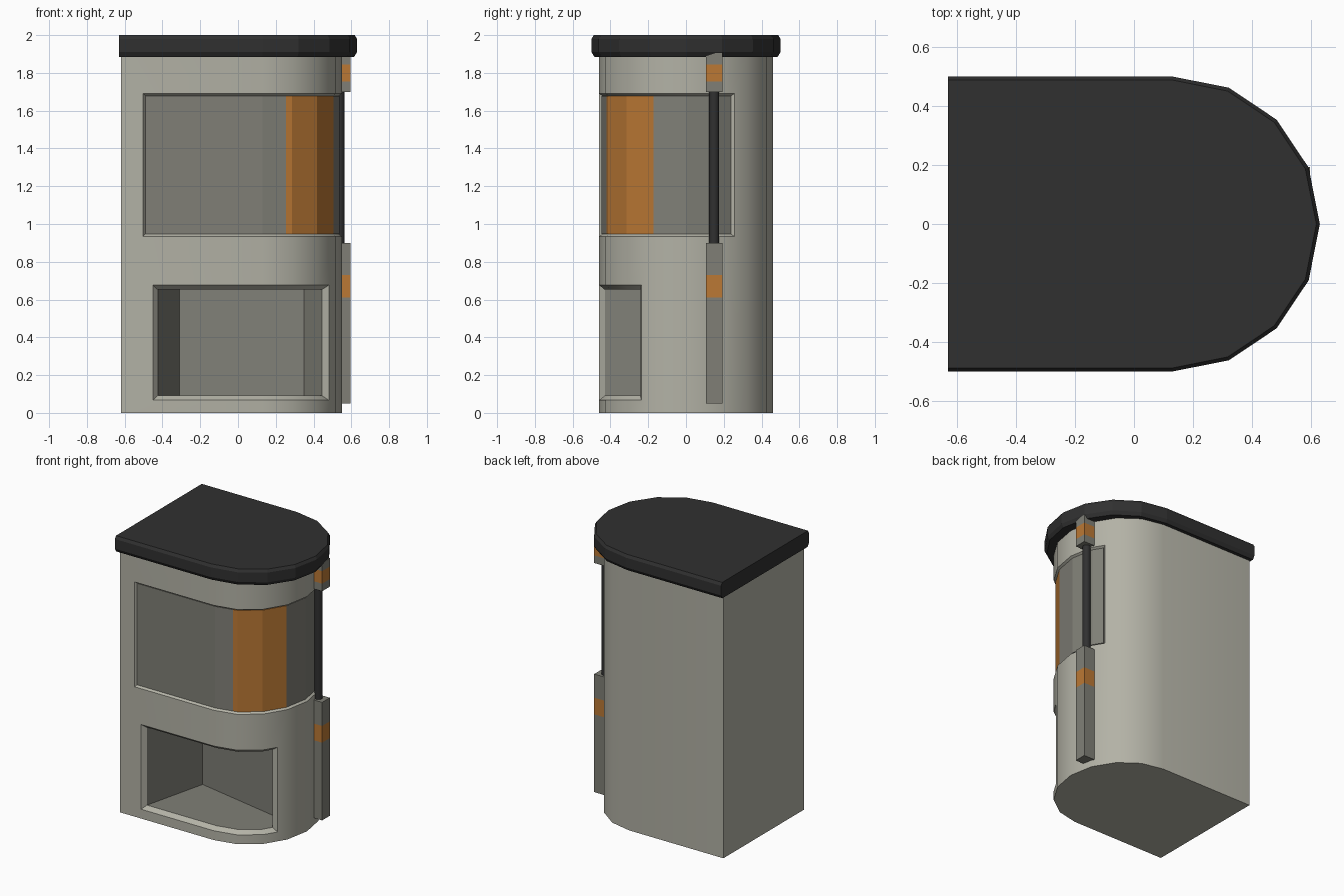
import bpy, bmesh, math

if "Cube" in bpy.data.objects:
    bpy.data.objects.remove(bpy.data.objects["Cube"])

CX, RX, RY, BACK = 0.13, 0.42, 0.46, -0.62
STEP = 22.5


def material(name, col):
    m = bpy.data.materials.new(name)
    m.diffuse_color = (*col, 1)
    m.use_nodes = True
    m.node_tree.nodes["Principled BSDF"].inputs["Base Color"].default_value = m.diffuse_color
    return m


LIGHT = material("light_grey", (0.45, 0.445, 0.38))
DARK = material("mid_grey", (0.215, 0.213, 0.183))
ORANGE = material("orange", (0.50, 0.19, 0.035))
BLACK = material("black", (0.030, 0.030, 0.030))


def arc(a, off, rx=RX, ry=RY):
    """Point on the faceted round end at angle a, moved out by off."""
    lo = math.floor(a / STEP) * STEP
    t = (a - lo) / STEP

    def p(d):
        r = math.radians(d)
        return CX + (rx + off) * math.cos(r), (ry + off) * math.sin(r)
    (x0, y0), (x1, y1) = p(lo), p(lo + STEP)
    return x0 + (x1 - x0) * t, y0 + (y1 - y0) * t


def outline(back, rx, ry):
    pts = [(back, ry), (back, -ry)]
    return pts + [arc(-90 + STEP * i, 0, rx, ry) for i in range(9)]


def loft(name, rings, mat=None):
    """Closed solid through equal-length rings of 3D points."""
    bm = bmesh.new()
    rows = [[bm.verts.new(p) for p in r] for r in rings]
    n = len(rows[0])
    for a, b in zip(rows, rows[1:]):
        for i in range(n):
            bm.faces.new((a[i], a[(i + 1) % n], b[(i + 1) % n], b[i]))
    bm.faces.new(rows[0])
    bm.faces.new(rows[-1])
    bmesh.ops.recalc_face_normals(bm, faces=bm.faces)
    me = bpy.data.meshes.new(name)
    bm.to_mesh(me)
    bm.free()
    ob = bpy.data.objects.new(name, me)
    bpy.context.collection.objects.link(ob)
    if mat:
        me.materials.append(mat)
    return ob


def path(x0, a0, a1, off):
    pts = [(x0, -(RY + off))] if x0 is not None else []
    angles = [a0] + [k * STEP for k in range(-4, 5) if a0 < k * STEP < a1] + [a1]
    return pts + [arc(a, off) for a in angles]


def ribbon(name, x0, a0, a1, z0, z1, off_out, off_in, grow=0.0, mat=None):
    """Solid band that follows the wall; its outer side is larger by grow."""
    inner = path(x0, a0, a1, off_in)
    outer = path(None if x0 is None else x0 - grow, a0, a1, off_out)
    outer[-1] = arc(a1 + math.degrees(grow / 0.44), off_out)
    rings = [[(*o, z0 - grow), (*o, z1 + grow), (*i, z1), (*i, z0)]
             for o, i in zip(outer, inner)]
    return loft(name, rings, mat)


def box(name, x0, x1, y0, y1, z0, z1, mat):
    return loft(name, [[(x0, y0, z), (x1, y0, z), (x1, y1, z), (x0, y1, z)]
                       for z in (z0, z1)], mat)


# Body with its window recess and open niche cut out
body = loft("body", [[(x, y, z) for x, y in outline(BACK, RX, RY)]
                     for z in (0, 1.9)], LIGHT)
END = -35
window_cut = ribbon("window_cutter", -0.49, -90, 33, 0.947, 1.678, 0.018, -0.018, 0.024)
niche_cut = ribbon("niche_cutter", -0.425, -90, END, 0.092, 0.652, 0.03, -0.03, 0.05)
room = [(0.35, -0.09), (-0.31, 0.04)] + path(-0.425, -90, END, -0.026)
room_cut = loft("room_cutter", [[(x, y, z) for x, y in room] for z in (0.092, 0.652)])

bpy.context.view_layer.objects.active = body
for cutter in (window_cut, niche_cut, room_cut):
    mod = body.modifiers.new("cut", 'BOOLEAN')
    mod.operation = 'DIFFERENCE'
    mod.solver = 'EXACT'
    mod.object = cutter
    bpy.ops.object.modifier_apply(modifier=mod.name)
    bpy.data.objects.remove(cutter)

# Niche interior dark, its right-hand reveal orange
body.data.materials.clear()
for m in (LIGHT, DARK, ORANGE):
    body.data.materials.append(m)
for f in body.data.polygons:
    c, n = f.center, f.normal
    f.material_index = 0
    if not (0.08 < c.z < 0.67 and -0.5 < c.x < 0.52 and c.y < 0.06):
        continue
    if c.x < CX:
        depth = RY + c.y
    else:
        depth = 0.44 * (1 - math.hypot((c.x - CX) / RX, c.y / RY))
    if depth > 0.034:
        f.material_index = 1
    elif c.x > 0.4 and n.x < -0.2 and abs(n.z) < 0.3:
        f.material_index = 2

bpy.ops.object.select_all(action='DESELECT')
body.select_set(True)
bpy.ops.object.shade_smooth_by_angle(angle=math.radians(30))

# Wrapped window panels
for name, x0, a0, a1, mat in (("window_left", -0.49, -90, -72, DARK),
                              ("window_stripe", None, -72, -22.5, ORANGE),
                              ("window_right", None, -22.5, 33, DARK)):
    ribbon(name, x0, a0, a1, 0.947, 1.678, -0.013, -0.019, 0, mat)

# Overhanging roof
loft("roof", [[(x, y, z) for x, y in outline(-0.63, 0.5 - i, 0.5 - i)]
              for z, i in ((1.885, 0.015), (1.91, 0), (1.98, 0), (2.0, 0.012))], BLACK)

# Side post: two sleeves with orange bands and a dark rod between
for name, z0, b0, b1, z1 in (("lower", 0.05, 0.61, 0.73, 0.90),
                             ("upper", 1.70, 1.755, 1.845, 1.905)):
    for part, lo, hi, mat in (("base", z0, b0, DARK), ("band", b0, b1, ORANGE),
                              ("top", b1, z1, DARK)):
        box(f"{name}_post_{part}", 0.505, 0.596, 0.106, 0.194, lo, hi, mat)
rod = loft("post_rod", [[(0.538 + 0.027 * math.cos(k * math.pi / 6),
                          0.149 + 0.027 * math.sin(k * math.pi / 6), z)
                         for k in range(12)] for z in (0.88, 1.72)], BLACK)
bpy.ops.object.select_all(action='DESELECT')
rod.select_set(True)
bpy.context.view_layer.objects.active = rod
bpy.ops.object.shade_smooth_by_angle(angle=math.radians(40))
